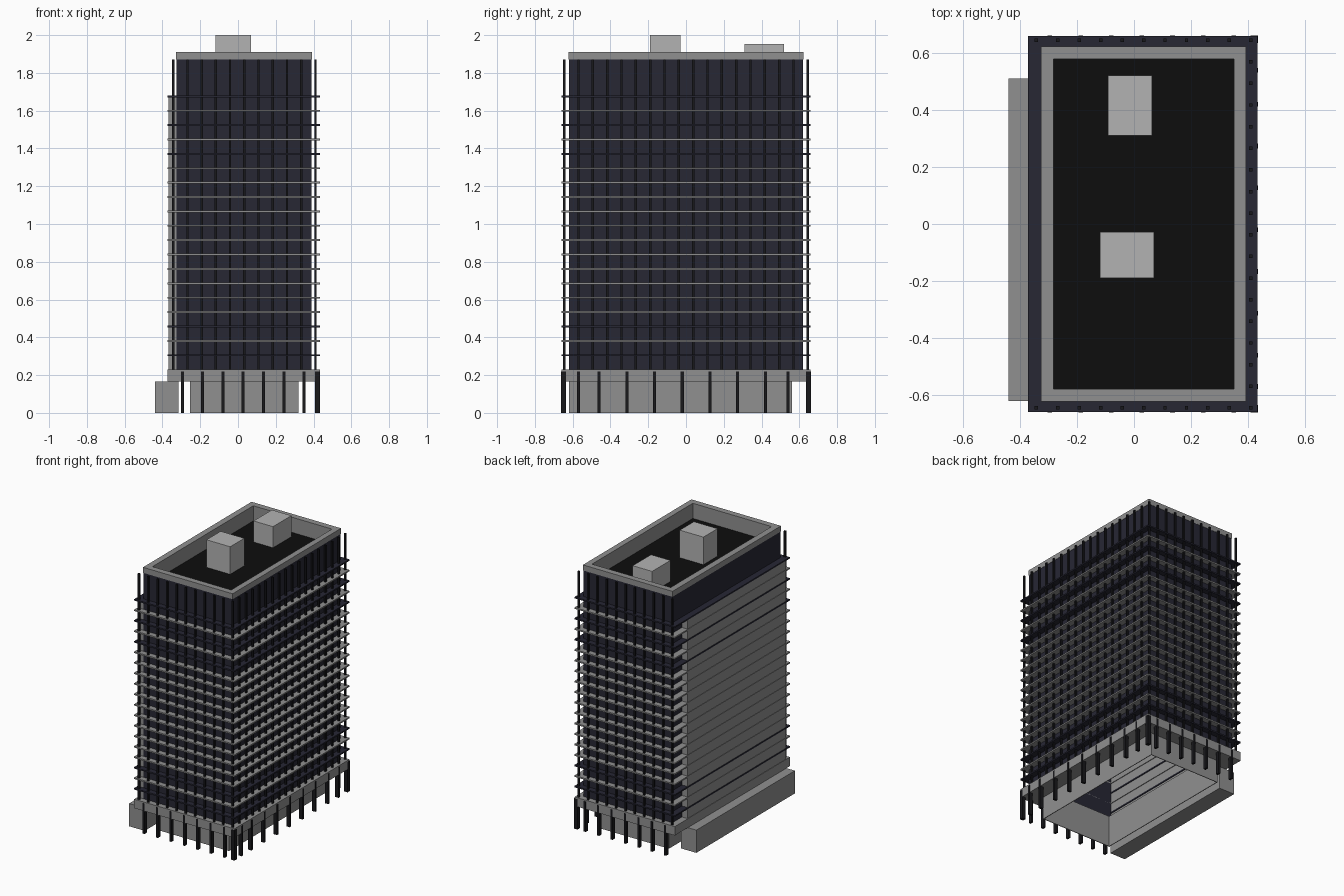
import bpy, bmesh

if "Cube" in bpy.data.objects:
    bpy.data.objects.remove(bpy.data.objects["Cube"])


def material(name, rgb):
    m = bpy.data.materials.new(name)
    m.diffuse_color = (*rgb, 1)
    m.use_nodes = True
    m.node_tree.nodes["Principled BSDF"].inputs["Base Color"].default_value = m.diffuse_color
    return m


NAVY = material("navy_glass", (0.02, 0.02, 0.034))
DARK = material("dark_metal", (0.009, 0.009, 0.011))
BLACK = material("roof_black", (0.004, 0.004, 0.004))
GREY = material("concrete", (0.28, 0.28, 0.28))
LIGHT = material("light_concrete", (0.45, 0.45, 0.45))


def add_box(bm, x0, x1, y0, y1, z0, z1):
    v = [bm.verts.new((x, y, z)) for z in (z0, z1)
         for x, y in ((x0, y0), (x1, y0), (x1, y1), (x0, y1))]
    bm.faces.new(v[3::-1])
    bm.faces.new(v[4:])
    for i in range(4):
        j = (i + 1) % 4
        bm.faces.new((v[i], v[j], v[j + 4], v[i + 4]))


def finish(bm, name, mat):
    me = bpy.data.meshes.new(name)
    bm.to_mesh(me)
    bm.free()
    me.materials.append(mat)
    ob = bpy.data.objects.new(name, me)
    bpy.context.collection.objects.link(ob)
    return ob


def boxes(name, mat, *dims):
    bm = bmesh.new()
    for d in dims:
        add_box(bm, *d)
    return finish(bm, name, mat)


def ring(name, mat, outer, inner, z0, z1):
    """Rectangular frame; outer and inner are (x0, x1, y0, y1)."""
    bm = bmesh.new()
    loops = []
    for (x0, x1, y0, y1), z in ((outer, z0), (outer, z1), (inner, z1), (inner, z0)):
        loops.append([bm.verts.new((x, y, z)) for x, y in
                      ((x0, y0), (x1, y0), (x1, y1), (x0, y1))])
    for k in range(4):
        a, b = loops[k], loops[(k + 1) % 4]
        for i in range(4):
            j = (i + 1) % 4
            bm.faces.new((a[i], a[j], b[j], b[i]))
    return finish(bm, name, mat)


# Main extents
X0, X1, Y = -0.325, 0.39, 0.62
SLAB = (-0.372, 0.433, -0.66, 0.66)
TOP_SLAB, WALL_TOP = 1.676, 1.87
T = 0.008

# Ground floor: hollow core, side annex, canopy
ring("ground_core", GREY, (-0.255, 0.32, -0.56, 0.56),
     (-0.25, 0.315, -0.555, 0.555), 0, 0.17)
boxes("side_annex", GREY, (-0.44, -0.315, -0.62, 0.51, 0, 0.165))
ring("canopy", GREY, SLAB, (-0.25, 0.315, -0.555, 0.555), 0.165, 0.23)

# Ground columns along front, back and right
cols = []
for i in range(7):
    x = -0.295 + i * 0.1075
    for s in (-1, 1):
        ya, yb = sorted((s * 0.635, s * 0.661))
        cols.append((x - 0.008, x + 0.008, ya, yb, 0, 0.22))
for y in [-0.57] + [-0.46 + i * 0.1467 for i in range(7)] + [0.54]:
    cols.append((0.408, 0.435, y - 0.008, y + 0.008, 0, 0.22))
for s in (-1, 1):
    ya, yb = sorted((s * 0.635, s * 0.661))
    cols.append((0.408, 0.435, ya, yb, 0, 0.22))
boxes("ground_columns", DARK, *cols)

# Tower curtain walls
boxes("tower_walls", NAVY,
      (X0, X1, -Y, -Y + T, 0.23, WALL_TOP),
      (X0, X1, Y - T, Y, 0.23, WALL_TOP),
      (X1 - T, X1, -Y + T, Y - T, 0.23, WALL_TOP),
      (X0, X0 + T, 0.51, Y - T, 0.23, WALL_TOP),
      (X0, X0 + T, -Y + T, 0.51, TOP_SLAB, WALL_TOP))

# Blind concrete wall on the left side
boxes("blind_wall", GREY, (-0.369, -0.315, -0.62, 0.51, 0.23, TOP_SLAB))

# Floor slabs
for i in range(19):
    z = 0.305 + i * (TOP_SLAB - 0.305) / 18
    ring(f"floor_slab_{i + 1}", NAVY if i in (0, 2, 14, 16, 18) else GREY,
         SLAB, (-0.31, X1 - T, -Y + T, Y - T), z - 0.005, z + 0.005)

# Vertical mullion posts standing just off the facades
posts = []
for i in range(11):
    x = -0.343 + i * 0.0753
    for s in (-1, 1):
        posts.append((x - 0.006, x + 0.006, s * 0.645 - 0.006, s * 0.645 + 0.006,
                      0.23, WALL_TOP))
for i in range(1, 17):
    y = -0.645 + i * 1.29 / 17
    posts.append((0.404, 0.416, y - 0.006, y + 0.006, 0.23, WALL_TOP))
boxes("mullion_posts", DARK, *posts)

# Roof: parapet, deck, plant rooms
inner = (-0.282, 0.35, -0.578, 0.578)
ring("parapet_cap", GREY, (X0 - 0.002, X1 + 0.002, -Y - 0.002, Y + 0.002),
     inner, WALL_TOP, 1.91)
ring("parapet_inner", GREY, (X0 + T, X1 - T, -Y + T, Y - T), inner, 1.79, WALL_TOP)
boxes("roof_deck", BLACK, (X0 + T, X1 - T, -Y + T, Y - T, 1.79, 1.80))
boxes("plant_room_front", LIGHT, (-0.12, 0.07, -0.19, -0.028, 1.80, 2.0))
boxes("plant_room_back", LIGHT, (-0.092, 0.064, 0.31, 0.52, 1.80, 1.953))
